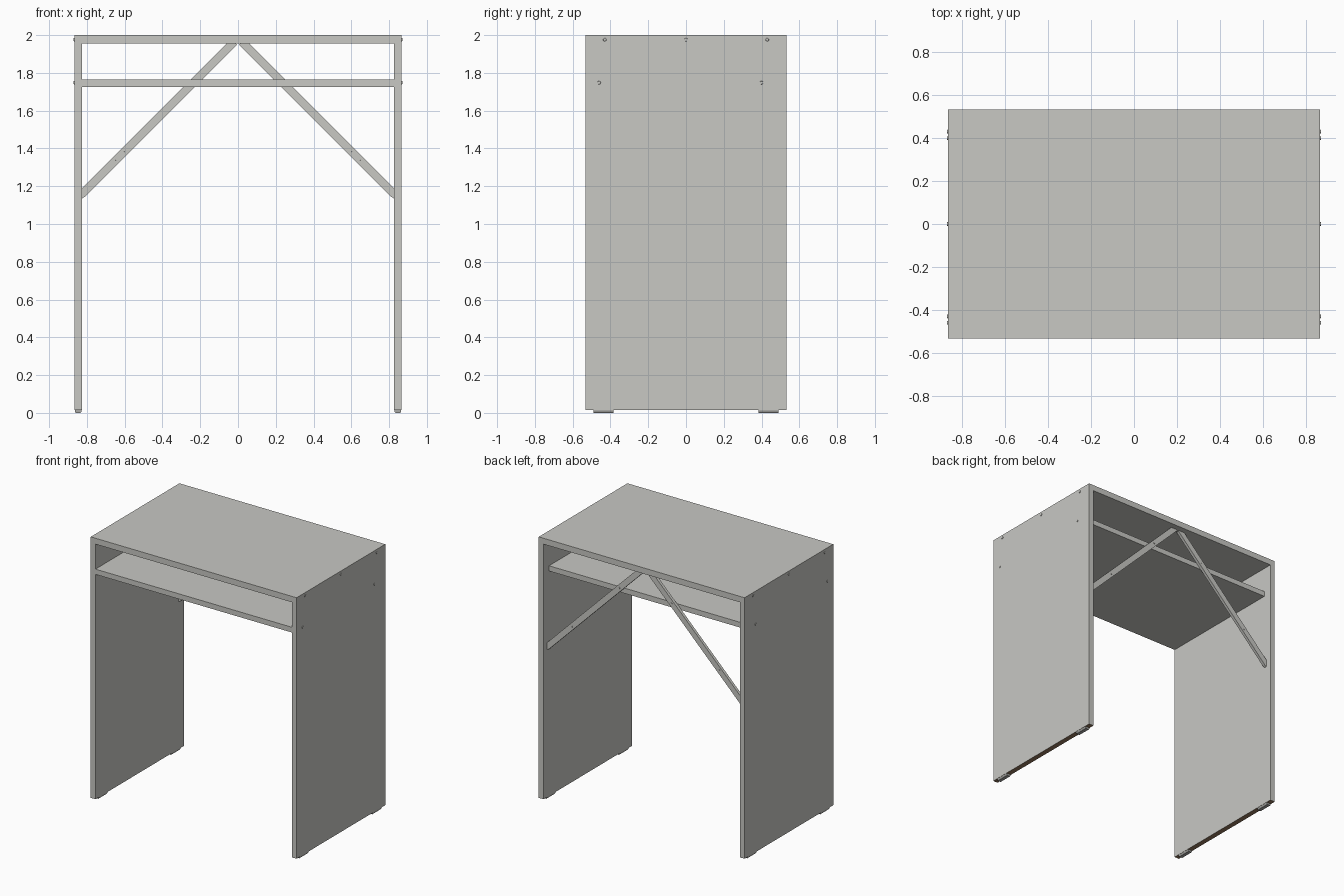
import bpy, bmesh, math
from mathutils import Vector

if "Cube" in bpy.data.objects:
    bpy.data.objects.remove(bpy.data.objects["Cube"])


def material(name, rgb):
    m = bpy.data.materials.new(name)
    m.diffuse_color = (*rgb, 1)
    m.use_nodes = True
    m.node_tree.nodes["Principled BSDF"].inputs["Base Color"].default_value = m.diffuse_color
    return m


GREY = material("light grey laminate", (0.58, 0.58, 0.55))
BROWN = material("raw brown board", (0.30, 0.19, 0.11))
FOOT = material("foot grey", (0.40, 0.40, 0.38))


def finish(name, bm, *mats):
    bmesh.ops.recalc_face_normals(bm, faces=bm.faces)
    me = bpy.data.meshes.new(name)
    bm.to_mesh(me)
    bm.free()
    for m in mats:
        me.materials.append(m)
    ob = bpy.data.objects.new(name, me)
    bpy.context.collection.objects.link(ob)
    return ob


def box(name, lo, hi, *mats):
    bm = bmesh.new()
    bmesh.ops.create_cube(bm, size=1)
    for v in bm.verts:
        v.co = Vector([lo[i] if v.co[i] < 0 else hi[i] for i in range(3)])
    return finish(name, bm, *mats)


def prism(name, pts, to3d, a, b, mat):
    """Extrude a 2D outline between depths a and b."""
    bm = bmesh.new()
    f = bm.faces.new([bm.verts.new(to3d(u, v, a)) for u, v in pts])
    ext = bmesh.ops.extrude_face_region(bm, geom=[f])["geom"]
    shift = Vector(to3d(0, 0, b)) - Vector(to3d(0, 0, a))
    bmesh.ops.translate(bm, vec=shift,
                        verts=[g for g in ext if isinstance(g, bmesh.types.BMVert)])
    return finish(name, bm, mat)


def screw(name, loc, axis, r=0.010, h=0.008):
    bm = bmesh.new()
    bmesh.ops.create_cone(bm, cap_ends=True, segments=12, radius1=r, radius2=r * 0.8, depth=h)
    ob = finish(name, bm, GREY)
    ob.location = loc
    ob.rotation_euler = Vector(axis).to_track_quat('Z', 'Y').to_euler()


W, D, T = 0.866, 0.533, 0.04
INNER = W - T

# desk top and shelf between the side panels
box("desk_top", (-INNER, -D, 1.955), (INNER, D, 2.0), GREY)
box("shelf", (-INNER, -D, 1.725), (INNER, 0.466, 1.765), GREY)

for s, side in ((-1, "left"), (1, "right")):
    # side panel with raw underside
    x0, x1 = sorted((s * INNER, s * W))
    panel = box(side + "_side_panel", (x0, -D, 0.015), (x1, D, 2.0), GREY, BROWN)
    for p in panel.data.polygons:
        if p.normal.z < -0.5:
            p.material_index = 1

    # feet: narrow glides, tapered towards the floor
    xc = s * (W - T / 2)
    for y in (-0.4375, 0.4375):
        prism(side + "_foot", [(-0.018, 0.015), (-0.018, 0.008), (-0.013, 0),
                               (0.013, 0), (0.018, 0.008), (0.018, 0.015)],
              lambda u, v, d, xc=xc: (xc + u, d, v), y - 0.0525, y + 0.0525, FOOT)

    # diagonal brace behind the shelf
    prism(side + "_brace", [(INNER, 1.135), (INNER, 1.19), (0.061, 1.955), (0.012, 1.955),
                            (0.006, 1.949), (0.81, 1.145)],
          lambda u, v, d, s=s: (s * u, d, v), 0.466, 0.488, GREY)

    # screws through the side panel into the top and shelf
    for y, z in ((-0.43, 1.976), (0, 1.976), (0.43, 1.976), (-0.46, 1.748), (0.40, 1.748)):
        screw(side + "_panel_screw", (s * W, y, z), (s, 0, 0))

    # small screws on the brace
    for x in (0.22, 0.62):
        screw(side + "_brace_screw", (s * x, 0.488, 1.986 - x), (0, 1, 0), 0.007, 0.006)
    for x in (0.60, 0.645):
        screw(side + "_brace_front_screw", (s * x, 0.466, 1.986 - x), (0, -1, 0), 0.005, 0.004)
